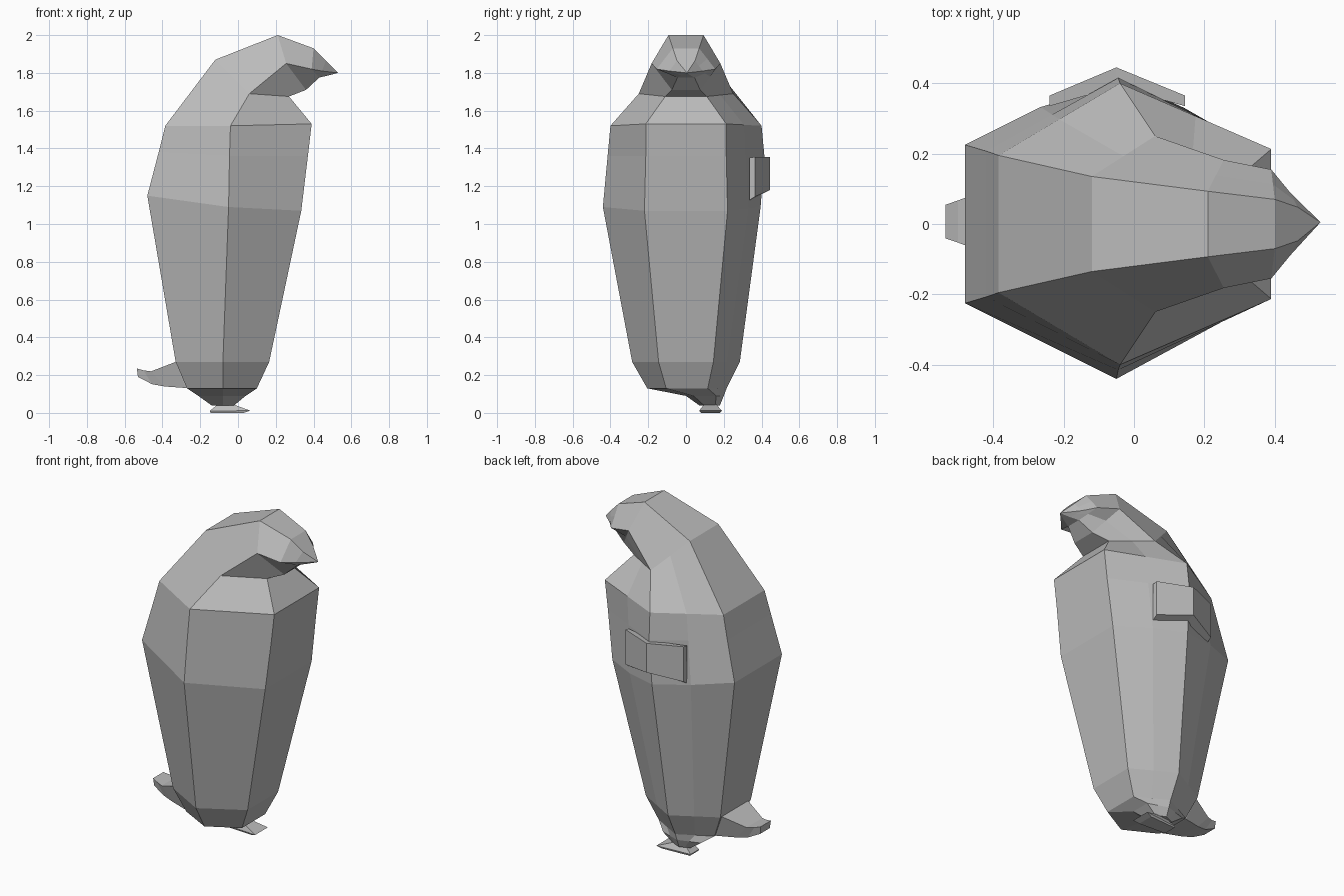
import bpy, bmesh

if "Cube" in bpy.data.objects:
    bpy.data.objects.remove(bpy.data.objects["Cube"])

grey = bpy.data.materials.new("stone_grey")
grey.diffuse_color = (0.5, 0.5, 0.5, 1)
grey.use_nodes = True
grey.node_tree.nodes["Principled BSDF"].inputs["Base Color"].default_value = grey.diffuse_color


def loft(name, rings, tip=None):
    """Skin a list of equal-length point rings, capped or ended in a tip."""
    bm = bmesh.new()
    vs = [[bm.verts.new(p) for p in r] for r in rings]
    n = len(vs[0])
    for a, b in zip(vs, vs[1:]):
        for i in range(n):
            j = (i + 1) % n
            bm.faces.new((a[i], a[j], b[j], b[i]))
    bm.faces.new(vs[0])
    if tip:
        t = bm.verts.new(tip)
        for i in range(n):
            bm.faces.new((vs[-1][i], vs[-1][(i + 1) % n], t))
    else:
        bm.faces.new(vs[-1])
    bmesh.ops.recalc_face_normals(bm, faces=bm.faces)
    me = bpy.data.meshes.new(name)
    bm.to_mesh(me)
    bm.free()
    me.materials.append(grey)
    ob = bpy.data.objects.new(name, me)
    bpy.context.collection.objects.link(ob)
    return ob


def body_ring(back, side, front, cy=0.0, flat=0.0):
    """Six-sided ring of (x, half width, z) corners; flat blunts the +y ridge."""
    def at(p, s):
        return (p[0], cy + s * p[1], p[2])

    def mid(p, q):
        return tuple((a + b) / 2 for a, b in zip(p, q))
    b, s, f = at(back, 1), at(side, 1), at(front, 1)
    ridge = (s[0], s[1] - flat, s[2])
    return [at(back, -1), at(side, -1), at(front, -1),
            f, mid(f, s), ridge, mid(s, b), b]


# Body, neck and head in one skin, from the ankle up to the beak
body = [
    body_ring((-.14, .03, .04), (-.08, .055, .04), (-.02, .03, .04), .125),
    body_ring((-.21, .06, .09), (-.08, .10, .09), (.04, .06, .09), .10),
    body_ring((-.27, .11, .13), (-.08, .21, .13), (.10, .11, .13), .005),
    body_ring((-.33, .145, .27), (-.08, .285, .27), (.165, .145, .27)),
    body_ring((-.48, .225, 1.15), (-.05, .44, 1.09), (.335, .22, 1.07), flat=.045),
    body_ring((-.42, .207, 1.38), (-.045, .415, 1.36), (.37, .213, 1.36)),
    body_ring((-.385, .195, 1.52), (-.04, .40, 1.52), (.39, .213, 1.53)),
    body_ring((-.12, .135, 1.87), (.06, .25, 1.69), (.27, .11, 1.675)),
    body_ring((.21, .093, 2.0), (.255, .182, 1.85), (.36, .075, 1.71)),
    body_ring((.40, .07, 1.93), (.39, .155, 1.82), (.43, .045, 1.775)),
    body_ring((.465, .048, 1.865), (.445, .088, 1.81), (.475, .025, 1.786)),
]
loft("body_and_head", body, tip=(.53, .005, 1.80))

# Tail: (top x, top z, bottom x, bottom z, top half width, bottom half width)
sections = [(-.25, .26, -.25, .14, .12, .10),
            (-.33, .27, -.28, .132, .125, .10),
            (-.46, .22, -.39, .14, .075, .07),
            (-.50, .225, -.455, .152, .06, .055),
            (-.535, .235, -.53, .19, .048, .045)]
loft("tail", [[(tx, .007 - wt, tz), (tx, .007 + wt, tz),
               (bx, .007 + wb, bz), (bx, .007 - wb, bz)]
              for tx, tz, bx, bz, wt, wb in sections])

# Bent plate folded around the side ridge
loft("side_plate", [[(x, yo, 1.355), (x, yo, zb + .02), (x, yi, zb), (x, yi, 1.35)]
                    for x, yo, yi, zb in ((-.24, .365, .335, 1.125),
                                          (-.05, .445, .39, 1.16),
                                          (.145, .365, .335, 1.125))])

# Single splayed foot
loft("foot", [
    [(-.10, .10, .05), (-.10, .155, .05), (-.04, .155, .05), (-.04, .10, .05)],
    [(-.15, .09, .01), (-.15, .17, .01), (.065, .19, .012), (.065, .07, .012)],
    [(-.145, .09, 0), (-.145, .17, 0), (.03, .18, 0), (.03, .08, 0)],
])
